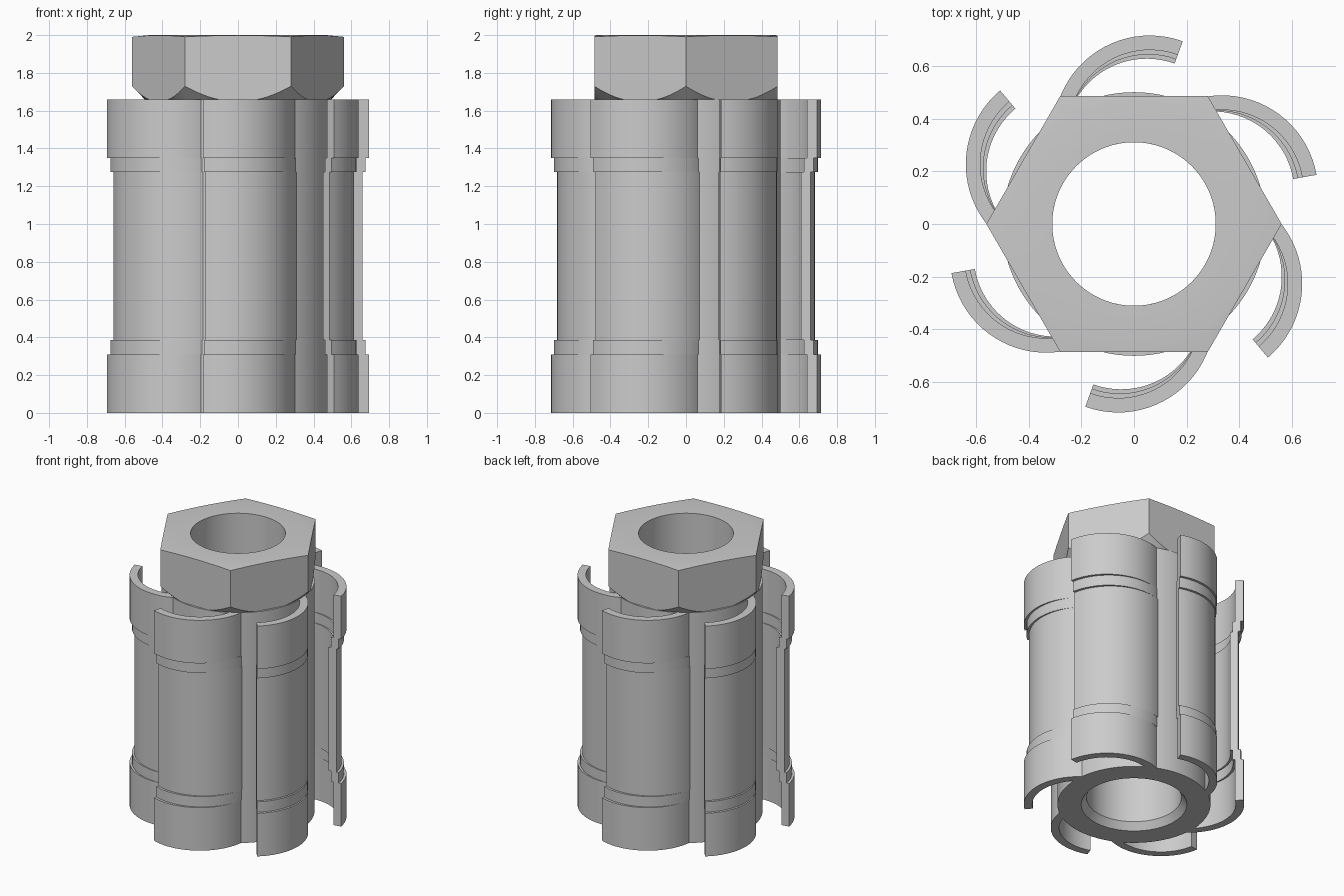
import bpy, bmesh
from math import sin, cos, pi, radians

cube = bpy.data.objects.get("Cube")
if cube:
    bpy.data.objects.remove(cube, do_unlink=True)

steel = bpy.data.materials.new("steel_grey")
steel.use_nodes = True
GREY = (0.6, 0.6, 0.6, 1)
steel.diffuse_color = GREY
bsdf = next(n for n in steel.node_tree.nodes if n.type == 'BSDF_PRINCIPLED')
bsdf.inputs["Base Color"].default_value = GREY

BODY_TOP, TOP = 1.66, 2.0
BORE, HUB_R, FLAT = 0.31, 0.5, 0.485


def loft(name, rings, cap_strip=False):
    """Skin a stack of equal closed rings; optionally close thin strip-shaped ends."""
    bm = bmesh.new()
    loops = [[bm.verts.new(p) for p in ring] for ring in rings]
    n = len(loops[0])
    for a, b in zip(loops, loops[1:]):
        for i in range(n):
            j = (i + 1) % n
            bm.faces.new((a[i], a[j], b[j], b[i]))
    if cap_strip:
        for ring in (loops[0], loops[-1]):
            for i in range(n // 2 - 1):
                bm.faces.new((ring[i], ring[i + 1], ring[n - 2 - i], ring[n - 1 - i]))
    bmesh.ops.recalc_face_normals(bm, faces=bm.faces)
    mesh = bpy.data.meshes.new(name)
    bm.to_mesh(mesh)
    bm.free()
    mesh.materials.append(steel)
    obj = bpy.data.objects.new(name, mesh)
    bpy.context.collection.objects.link(obj)
    bpy.ops.object.select_all(action='DESELECT')
    obj.select_set(True)
    bpy.context.view_layer.objects.active = obj
    bpy.ops.object.shade_smooth_by_angle(angle=radians(25))
    return obj


def lathe(name, profile, segments=96):
    """profile(angle) gives the (radius, height) points at that angle."""
    angles = [2 * pi * i / segments for i in range(segments)]
    columns = [[(r * cos(a), r * sin(a), z) for r, z in profile(a)] for a in angles]
    return loft(name, list(zip(*columns)))


# Tubular hub with a chamfered bore mouth
lathe("hub", lambda a: [(BORE, BODY_TOP), (BORE, 0.05), (0.345, 0), (HUB_R, 0),
                        (HUB_R, BODY_TOP), (BORE + 0.15, BODY_TOP)])


# Hexagonal head, conically chamfered above and below
def hex_profile(a):
    wall = FLAT / cos(a % (pi / 3) - pi / 6)
    seat = 0.497
    return [(BORE + 0.15, BODY_TOP), (min(wall, seat) - 0.003, BODY_TOP),
            (wall, BODY_TOP + max(0, wall - seat) * 1.1),
            (wall, TOP - (wall - 0.47) * 0.1),
            (0.47, TOP), (BORE, TOP), (BORE, BODY_TOP)]


lathe("hex_head", hex_profile, 120)

# Curved vanes: each band between steps is pushed inwards from the tip
OUTER, THICK, STEPS = 0.365, 0.055, 24
CX, CY = 0.06, 0.35
TIP, ROOT = radians(70), radians(185)
BANDS = [(0, 0.31, 0), (0.31, 0.385, 0.018), (0.385, 1.275, 0.035),
         (1.275, 1.35, 0.018), (1.35, BODY_TOP, 0)]


def vane_ring(z, shift, turn):
    angles = [TIP + (ROOT - TIP) * i / STEPS for i in range(STEPS + 1)]
    path = [(OUTER, a) for a in angles] + [(OUTER - THICK, a) for a in reversed(angles)]
    ring = []
    for r, a in path:
        x = CX + r * cos(a) - shift * cos(TIP)
        y = CY + r * sin(a) - shift * sin(TIP)
        ring.append((x * cos(turn) - y * sin(turn), x * sin(turn) + y * cos(turn), z))
    return ring


for k in range(6):
    rings = [vane_ring(z, shift, k * pi / 3)
             for low, high, shift in BANDS for z in (low, high)]
    loft(f"vane_{k + 1}", rings, cap_strip=True)
